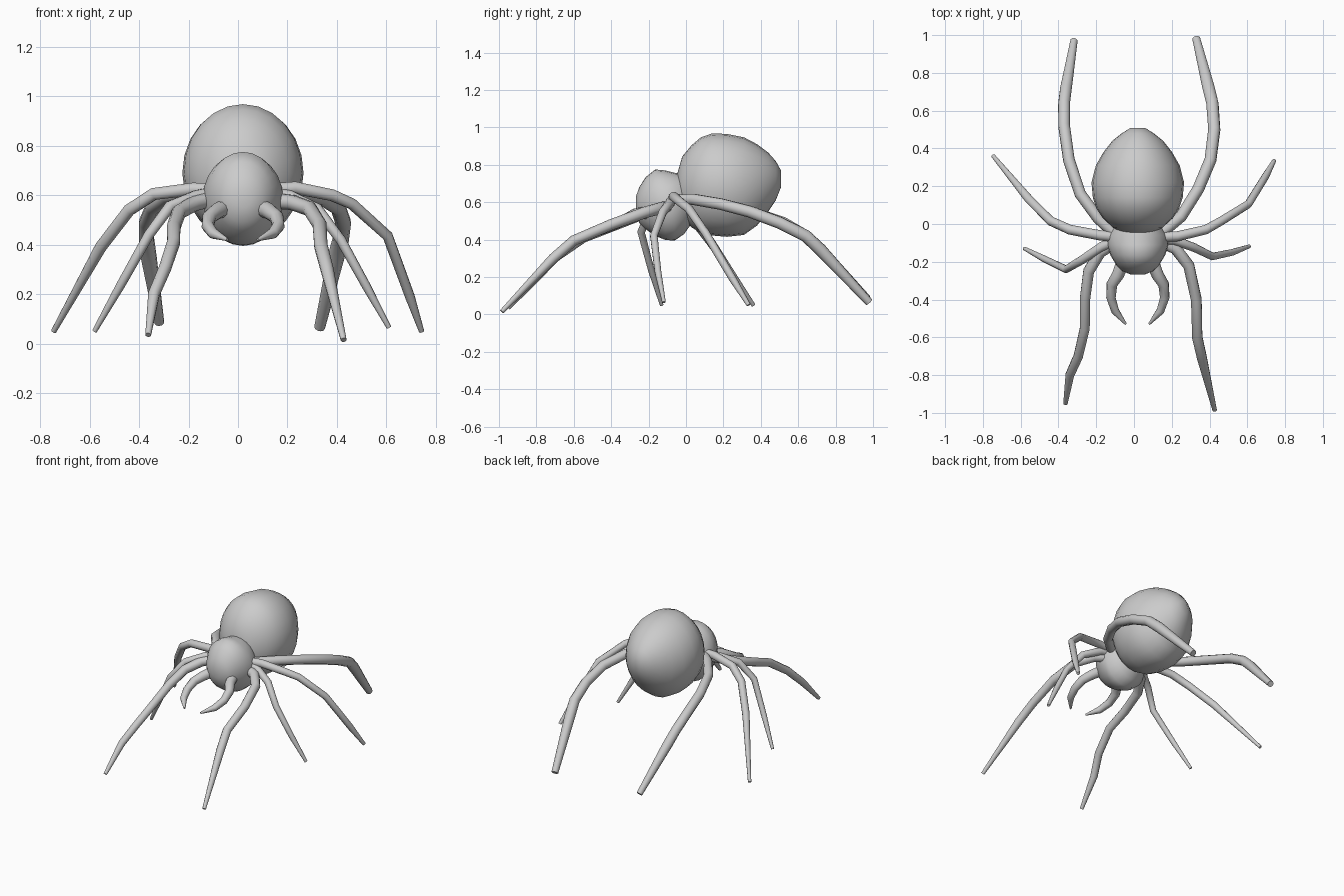
import bpy, bmesh
from math import sin, cos, pi


def finish(obj):
    bpy.ops.object.select_all(action='DESELECT')
    obj.select_set(True)
    bpy.context.view_layer.objects.active = obj
    if obj.type == 'CURVE':
        bpy.ops.object.convert(target='MESH')
    bpy.ops.object.shade_smooth_by_angle(angle=0.9)


def loft(name, rings, sides=24, xc=0.02):
    # rings: (y, half width, bottom z, top z)
    bm = bmesh.new()
    loops = []
    for y, w, zb, zt in rings:
        zc, h = (zb + zt) / 2, (zt - zb) / 2
        loops.append([bm.verts.new((xc + w * cos(2 * pi * i / sides), y,
                                    zc + h * sin(2 * pi * i / sides)))
                      for i in range(sides)])
    for a, b in zip(loops, loops[1:]):
        for i in range(sides):
            j = (i + 1) % sides
            bm.faces.new((a[i], a[j], b[j], b[i]))
    bm.faces.new(loops[0])
    bm.faces.new(loops[-1])
    bmesh.ops.recalc_face_normals(bm, faces=bm.faces)
    me = bpy.data.meshes.new(name)
    bm.to_mesh(me)
    bm.free()
    obj = bpy.data.objects.new(name, me)
    bpy.context.collection.objects.link(obj)
    finish(obj)


def limb(name, pts, r0, r1, tip):
    # tapered tube: r0 at the root, r1 before the last segment, tip at the end
    cu = bpy.data.curves.new(name, 'CURVE')
    cu.dimensions = '3D'
    cu.bevel_depth = 1.0
    cu.bevel_resolution = 3
    cu.use_fill_caps = True
    sp = cu.splines.new('POLY')
    sp.points.add(len(pts) - 1)
    n = len(pts) - 2
    for i, p in enumerate(pts):
        sp.points[i].co = (*p, 1)
        sp.points[i].radius = tip if i > n else r0 + (r1 - r0) * i / n
    obj = bpy.data.objects.new(name, cu)
    bpy.context.collection.objects.link(obj)
    finish(obj)


# Body
loft("head", [(-.268, .035, .55, .63), (-.25, .08, .49, .68), (-.215, .115, .455, .735),
              (-.165, .145, .42, .775), (-.11, .163, .398, .77), (-.06, .16, .395, .757),
              (-.01, .125, .43, .75), (.04, .08, .5, .7)])
loft("abdomen", [(-.05, .07, .58, .74), (-.02, .13, .51, .845), (.03, .185, .465, .905),
                 (.08, .218, .435, .947), (.14, .238, .422, .968), (.22, .245, .415, .965),
                 (.31, .222, .425, .947), (.38, .182, .475, .91), (.44, .135, .55, .865),
                 (.48, .085, .61, .82), (.508, .04, .68, .77)])

# Front legs
limb("front_leg_right", [(.12, -.08, .58), (.22, -.13, .57), (.29, -.22, .545), (.33, -.40, .48),
                         (.335, -.60, .395), (.36, -.71, .30), (.427, -.985, .015)], .033, .027, .012)
limb("front_leg_left", [(-.09, -.09, .59), (-.18, -.15, .565), (-.24, -.25, .53), (-.26, -.40, .47),
                        (-.26, -.55, .41), (-.295, -.70, .305), (-.34, -.80, .20),
                        (-.363, -.95, .035)], .033, .024, .012)

# Second legs
limb("second_leg_right", [(.12, -.08, .61), (.21, -.085, .595), (.32, -.125, .545), (.415, -.172, .42),
                          (.52, -.15, .23), (.61, -.118, .065)], .028, .018, .01)
limb("second_leg_left", [(-.08, -.08, .61), (-.17, -.12, .595), (-.275, -.19, .555), (-.36, -.24, .44),
                         (-.475, -.185, .235), (-.58, -.13, .05)], .028, .018, .01)

# Third legs
limb("third_leg_right", [(.12, -.07, .62), (.23, -.065, .63), (.38, -.03, .60), (.46, .015, .565),
                         (.605, .105, .435), (.695, .25, .19), (.742, .335, .05)], .028, .02, .011)
limb("third_leg_left", [(-.08, -.07, .62), (-.18, -.06, .625), (-.34, -.03, .605), (-.44, .015, .54),
                        (-.555, .13, .39), (-.745, .36, .05)], .028, .024, .011)

# Back legs
limb("back_leg_right", [(.12, -.07, .61), (.25, .04, .615), (.34, .185, .59), (.405, .34, .55),
                        (.425, .50, .49), (.415, .64, .42), (.395, .72, .345),
                        (.33, .98, .065)], .03, .034, .022)
limb("back_leg_left", [(-.08, -.07, .61), (-.19, .03, .615), (-.285, .16, .595), (-.345, .34, .55),
                       (-.37, .52, .49), (-.37, .64, .42), (-.36, .72, .345),
                       (-.318, .97, .085)], .03, .032, .02)

# Feelers at the mouth
limb("feeler_right", [(.09, -.18, .55), (.125, -.27, .535), (.157, -.32, .51), (.163, -.39, .475),
                      (.14, -.46, .445), (.08, -.53, .42)], .036, .022, .006)
limb("feeler_left", [(-.05, -.18, .55), (-.085, -.27, .535), (-.117, -.32, .51), (-.122, -.39, .475),
                     (-.10, -.46, .445), (-.043, -.53, .42)], .036, .022, .006)
